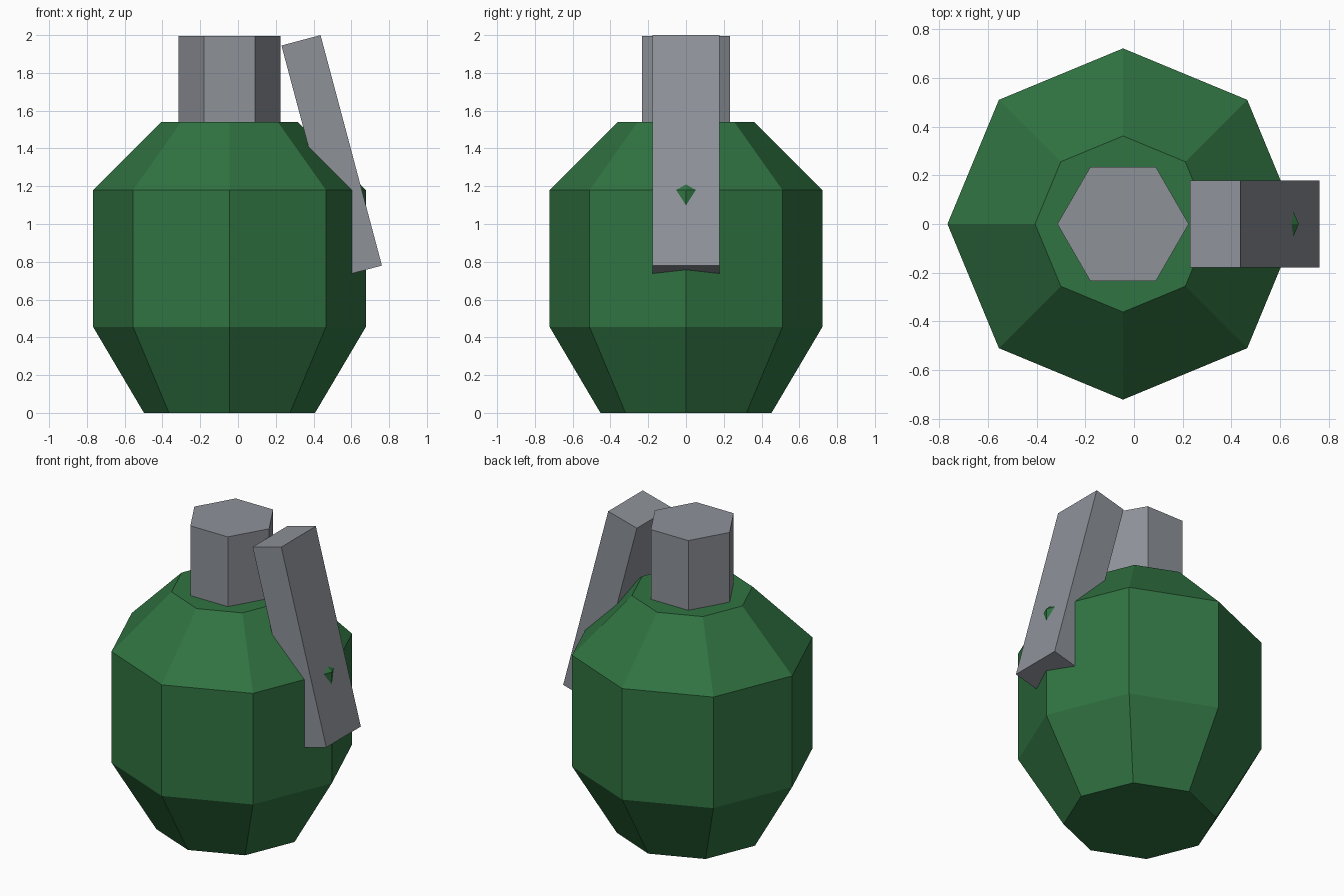
import bpy, bmesh, math
from mathutils import Vector

if "Cube" in bpy.data.objects:
    bpy.data.objects.remove(bpy.data.objects["Cube"])

CX = -0.045  # axis of body and cap


def material(name, rgb):
    m = bpy.data.materials.new(name)
    m.diffuse_color = (*rgb, 1)
    m.use_nodes = True
    m.node_tree.nodes["Principled BSDF"].inputs["Base Color"].default_value = m.diffuse_color
    return m


green = material("dark_green", (0.03, 0.172, 0.054))
grey = material("metal_grey", (0.27, 0.287, 0.318))


def loft(name, rings, mat):
    """Skin a stack of equal-sized point rings and close both ends."""
    bm = bmesh.new()
    loops = [[bm.verts.new(p) for p in ring] for ring in rings]
    n = len(loops[0])
    for a, b in zip(loops, loops[1:]):
        for i in range(n):
            j = (i + 1) % n
            bm.faces.new((a[i], a[j], b[j], b[i]))
    bm.faces.new(loops[0][::-1])
    bm.faces.new(loops[-1])
    bmesh.ops.recalc_face_normals(bm, faces=bm.faces)
    me = bpy.data.meshes.new(name)
    bm.to_mesh(me)
    bm.free()
    me.materials.append(mat)
    ob = bpy.data.objects.new(name, me)
    bpy.context.collection.objects.link(ob)
    return ob


def ring(sides, r, z):
    return [(CX + r * math.cos(math.tau * i / sides),
             r * math.sin(math.tau * i / sides), z) for i in range(sides)]


# Eight-sided body with tapered base and shoulder
loft("body", [ring(8, r, z) for r, z in
              ((0.453, 0), (0.722, 0.455), (0.722, 1.18), (0.362, 1.54))], green)

# Six-sided cap
loft("cap", [ring(6, 0.27, z) for z in (1.53, 1.995)], grey)

# Tilted lever, partly sunk into the body
top_out = Vector((0.437, 0, 2.0))
bottom_out = Vector((0.762, 0, 0.78))
inward = Vector((-0.207, 0, -0.055))
profile = (top_out, top_out + inward, bottom_out + inward, bottom_out)
loft("lever", [[p + Vector((0, y, 0)) for p in profile] for y in (-0.178, 0.178)], grey)
